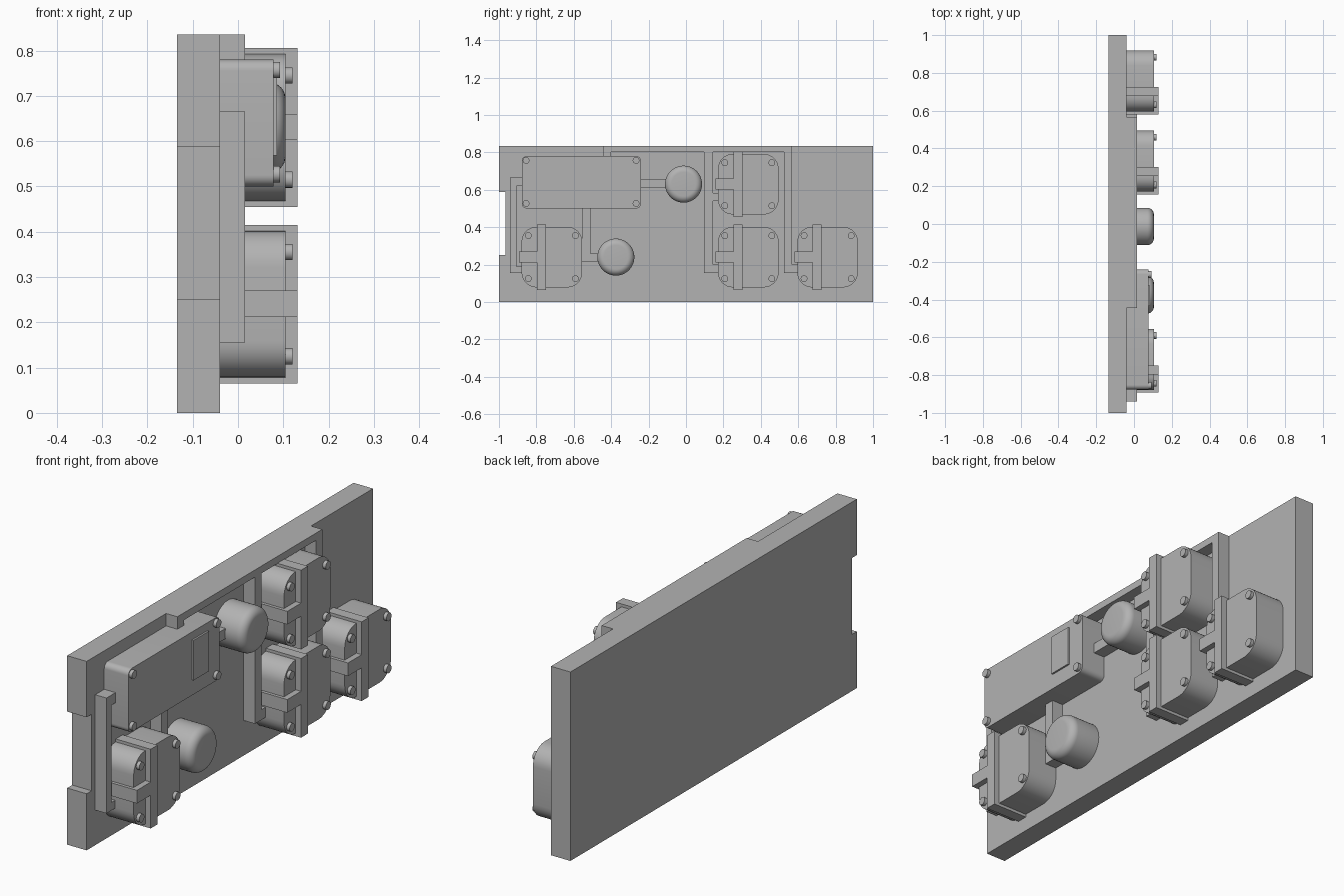
import bpy, bmesh, math
from mathutils import Matrix, Vector

if "Cube" in bpy.data.objects:
    bpy.data.objects.remove(bpy.data.objects["Cube"], do_unlink=True)

grey = bpy.data.materials.new("plain_grey")
grey.use_nodes = True
color = (0.45, 0.45, 0.45, 1)
grey.diffuse_color = color
grey.node_tree.nodes["Principled BSDF"].inputs["Base Color"].default_value = color

BACK, WALL, DUCT, LID, TOP, STRAP = -0.135, -0.04, 0.015, 0.078, 0.105, 0.131


def finish(name, bm, smooth=False):
    bmesh.ops.recalc_face_normals(bm, faces=bm.faces[:])
    mesh = bpy.data.meshes.new(name)
    bm.to_mesh(mesh)
    bm.free()
    mesh.materials.append(grey)
    ob = bpy.data.objects.new(name, mesh)
    bpy.context.collection.objects.link(ob)
    if smooth:
        bpy.ops.object.select_all(action='DESELECT')
        ob.select_set(True)
        bpy.context.view_layer.objects.active = ob
        bpy.ops.object.shade_smooth_by_angle(angle=math.radians(35))
    return ob


def prism(name, outline, x0, x1, smooth=False):
    """Extrude a (y, z) outline along x."""
    bm = bmesh.new()
    face = bm.faces.new([bm.verts.new((x0, y, z)) for y, z in outline])
    ext = bmesh.ops.extrude_face_region(bm, geom=[face])["geom"]
    verts = [g for g in ext if isinstance(g, bmesh.types.BMVert)]
    bmesh.ops.translate(bm, verts=verts, vec=(x1 - x0, 0, 0))
    return finish(name, bm, smooth)


def block(name, y0, y1, z0, z1, x1, x0=WALL):
    return prism(name, [(y0, z0), (y1, z0), (y1, z1), (y0, z1)], x0, x1)


def rounded(name, y, z, hy, hz, r, x1):
    pts = []
    for i, (sy, sz) in enumerate([(1, 1), (-1, 1), (-1, -1), (1, -1)]):
        for k in range(9):
            a = math.pi / 2 * (i + k / 8)
            pts.append((y + sy * (hy - r) + r * math.cos(a),
                        z + sz * (hz - r) + r * math.sin(a)))
    return prism(name, pts, WALL, x1, True)


def disc(name, y, z, r, x0, x1, fillet=0):
    """Round part pointing along x, optionally with a rounded rim."""
    bm = bmesh.new()
    rot = Matrix.Translation(((x0 + x1) / 2, y, z)) @ Matrix.Rotation(math.pi / 2, 4, 'Y')
    bmesh.ops.create_cone(bm, cap_ends=True, segments=48 if fillet else 20,
                          radius1=r, radius2=r, depth=x1 - x0, matrix=rot)
    if fillet:
        rim = [e for e in bm.edges if all(v.co.x > x1 - 1e-4 for v in e.verts)]
        bmesh.ops.bevel(bm, geom=rim, offset=fillet, segments=8,
                        profile=0.5, affect='EDGES')
    return finish(name, bm, True)


def screws(name, y, z, dy, dz, x0):
    for sy in (-1, 1):
        for sz in (-1, 1):
            disc(name + "_screw", y + sy * dy, z + sz * dz, 0.018, x0, x0 + 0.015)


def relay(y, z):
    rounded("relay_body", y, z, 0.162, 0.162, 0.08, TOP)
    block("relay_strap", y - 0.08, y - 0.032, z - 0.175, z + 0.175, STRAP)
    block("relay_plug", y - 0.176, y - 0.08, z - 0.028, z + 0.03, STRAP)
    screws("relay", y, z, 0.126, 0.115, TOP)


# Back panel with a notch in its front edge
prism("back_panel", [(-1, 0), (1, 0), (1, 0.835), (-1, 0.835), (-1, 0.588),
                     (-0.965, 0.588), (-0.965, 0.25), (-1, 0.25)], BACK, WALL)

# Wiring ducts
prism("left_duct", [(-0.94, 0.155), (-0.86, 0.155), (-0.86, 0.19), (-0.905, 0.19),
                    (-0.905, 0.62), (-0.86, 0.62), (-0.86, 0.665), (-0.94, 0.665)],
      WALL, DUCT)
prism("top_duct", [(-0.445, 0.75), (-0.4, 0.75), (-0.4, 0.803), (0.097, 0.803),
                   (0.097, 0.155), (0.2, 0.155), (0.2, 0.2), (0.144, 0.2),
                   (0.144, 0.54), (0.2, 0.54), (0.2, 0.584), (0.144, 0.584),
                   (0.144, 0.803), (0.524, 0.803), (0.524, 0.155), (0.63, 0.155),
                   (0.63, 0.2), (0.567, 0.2), (0.567, 0.835), (-0.445, 0.835)],
      WALL, DUCT)
block("upper_knob_duct", -0.26, -0.05, 0.61, 0.655, DUCT)
prism("lower_knob_duct", [(-0.555, 0.52), (-0.555, 0.215), (-0.4, 0.215),
                          (-0.4, 0.26), (-0.51, 0.26), (-0.51, 0.52)], WALL, DUCT)

# Control box with its small display plate
rounded("control_box", -0.559, 0.64, 0.318, 0.14, 0.025, LID)
block("display_plate", -0.433, -0.326, 0.568, 0.745, LID + 0.008, LID)
screws("control_box", -0.561, 0.642, 0.294, 0.115, LID)

# Round knobs
disc("upper_knob", -0.013, 0.63, 0.099, WALL, TOP, 0.035)
disc("lower_knob", -0.375, 0.24, 0.099, WALL, TOP, 0.035)

# Strapped relays
for y, z in [(-0.717, 0.24), (0.333, 0.24), (0.333, 0.63), (0.757, 0.24)]:
    relay(y, z)
